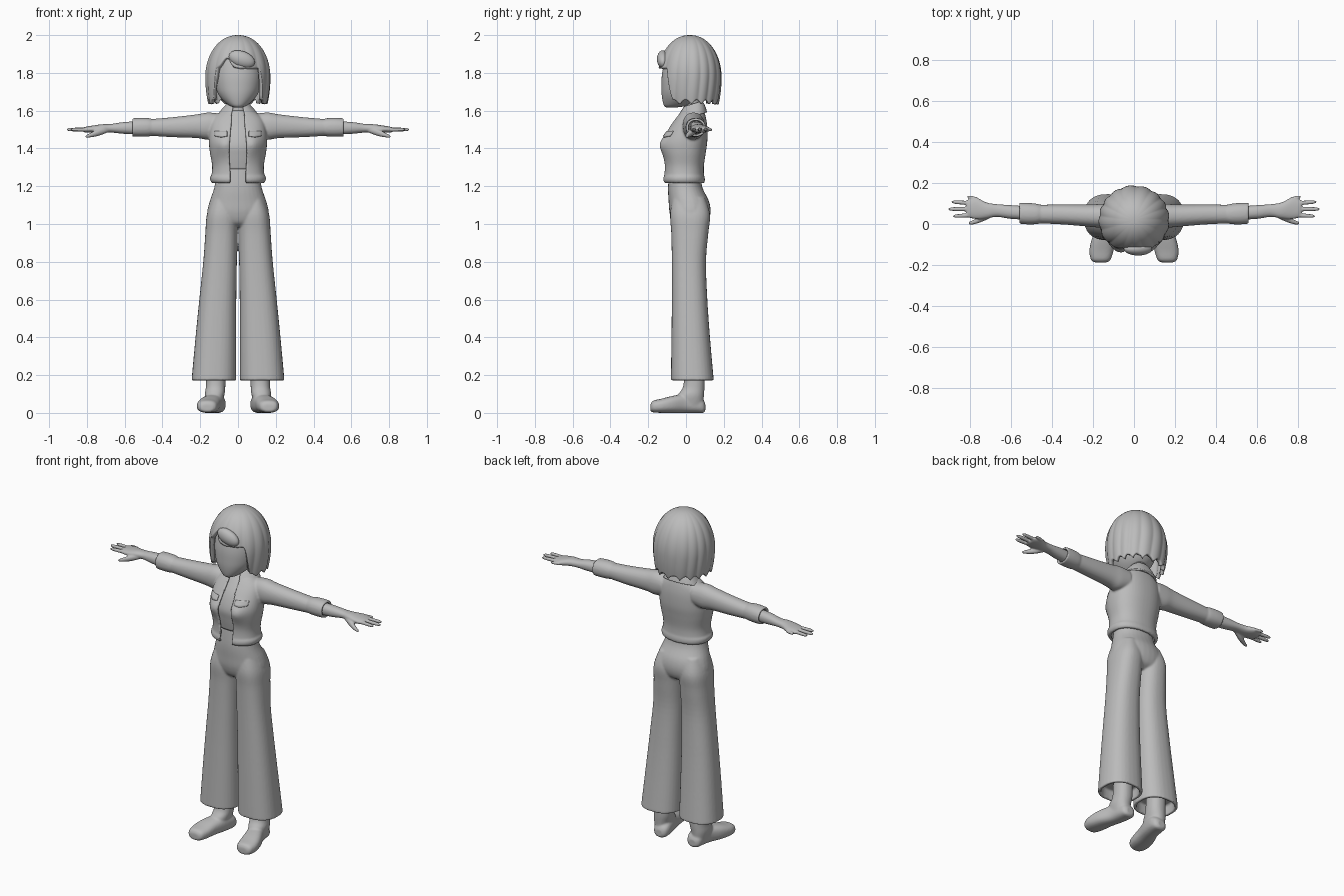
import bpy, bmesh, math
from math import sin, cos, pi
from mathutils import Matrix, Vector

if "Cube" in bpy.data.objects:
    bpy.data.objects.remove(bpy.data.objects["Cube"])

grey = bpy.data.materials.new("plain grey")
grey.use_nodes = True
grey.diffuse_color = (0.5, 0.5, 0.5, 1)
grey.node_tree.nodes["Principled BSDF"].inputs["Base Color"].default_value = (0.5, 0.5, 0.5, 1)


def finish(name, bm, voxel=0, smooth=4):
    """Turn a bmesh into a smooth object, optionally fusing its pieces."""
    bmesh.ops.recalc_face_normals(bm, faces=bm.faces)
    for f in bm.faces:
        f.smooth = True
    me = bpy.data.meshes.new(name)
    bm.to_mesh(me)
    bm.free()
    me.materials.append(grey)
    ob = bpy.data.objects.new(name, me)
    bpy.context.collection.objects.link(ob)
    if voxel:
        m = ob.modifiers.new("fuse", "REMESH")
        m.mode, m.voxel_size, m.use_smooth_shade = "VOXEL", voxel, True
        m = ob.modifiers.new("soften", "SMOOTH")
        m.factor, m.iterations = 0.5, smooth
    return ob


def skin(bm, rings, cap_end=True):
    """Bridge rings of points into a tube with caps."""
    loops = [[bm.verts.new(p) for p in r] for r in rings]
    for a, b in zip(loops, loops[1:]):
        for i in range(len(a)):
            j = (i + 1) % len(a)
            bm.faces.new((a[i], a[j], b[j], b[i]))
    bm.faces.new(loops[0])
    if cap_end:
        bm.faces.new(loops[-1])


def spline(rows, steps=5):
    """Smoothly interpolate the cross-section values."""
    out = []
    for i in range(len(rows) - 1):
        p0, p1, p2, p3 = (rows[max(0, min(len(rows) - 1, i + k))] for k in (-1, 0, 1, 2))
        for s in range(steps):
            t = s / steps
            out.append([b + t * ((c - a) / 2 + t * (a - 2.5 * b + 2 * c - d / 2
                        + t * (1.5 * (b - c) + (d - a) / 2)))
                        for a, b, c, d in zip(p0, p1, p2, p3)])
    return out + [list(rows[-1])]


def power(v, p):
    return math.copysign(abs(v) ** (2 / p), v)


def loft(bm, axis, rows, tail=(), side=1, n=32, p=2.2):
    """Rows hold a position on the axis and the ranges of the other two axes."""
    rings = []
    for pos, a0, a1, b0, b1 in spline(rows) + [list(t) for t in tail]:
        ring = []
        for k in range(n):
            t = 2 * pi * k / n
            v = [(a0 + a1) / 2 + (a1 - a0) / 2 * power(cos(t), p),
                 (b0 + b1) / 2 + (b1 - b0) / 2 * power(sin(t), p)]
            v.insert(axis, pos)
            ring.append((v[0] * side, v[1], v[2]))
        rings.append(ring)
    skin(bm, rings)


def open_loft(bm, rows, thick, bust=0, tilt=0, n=48, p=2.3):
    """Thick shell around z, left open at the front by a gap."""
    rings = []
    for z, rx, y0, y1, gap in spline(rows):
        ring = []
        for inset in (0, thick):
            w, h, cy = rx - inset, (y1 - y0) / 2 - inset, (y0 + y1) / 2
            a = math.asin((gap / w) ** (p / 2))
            arc = []
            for k in range(n + 1):
                t = a + (2 * pi - 2 * a) * k / n
                x, y = w * power(sin(t), p), cy - h * power(cos(t), p)
                if y < cy:
                    y -= bust * math.exp(-((abs(x) - .08) / .05) ** 2 - ((z - 1.42) / .055) ** 2)
                arc.append((x, y, z + tilt * (y - cy)))
            ring += arc if inset == 0 else arc[::-1]
        rings.append(ring)
    skin(bm, rings)


# Trousers: hips and two flared legs fused, with hollow hems
bm = bmesh.new()
loft(bm, 2, [(1.31, -.11, .11, -.085, .075), (1.2, -.124, .124, -.095, .085),
             (1.12, -.15, .15, -.092, .122), (1.06, -.163, .163, -.087, .13),
             (1.01, -.15, .15, -.07, .115), (.985, -.1, .1, -.04, .08)])
for s in (1, -1):
    loft(bm, 2, [(1.14, .02, .135, -.07, .1), (1.05, .004, .165, -.084, .127),
                 (.95, .003, .173, -.078, .118), (.8, .006, .184, -.075, .106),
                 (.6, .009, .205, -.075, .113), (.4, .009, .225, -.077, .127),
                 (.172, .009, .246, -.08, .147)],
         [(.172, .026, .229, -.063, .13), (.23, .028, .226, -.06, .125)], s, p=2.4)
finish("trousers", bm, .0062)

# Shoes
bm = bmesh.new()
for s in (1, -1):
    loft(bm, 1, [(-.188, .135, .19, .01, .045), (-.175, .115, .21, .003, .064),
                 (-.13, .1, .218, 0, .075), (-.07, .09, .205, 0, .09),
                 (0, .073, .175, 0, .1), (.06, .065, .162, 0, .09),
                 (.09, .073, .152, 0, .07), (.102, .09, .135, .01, .05)], side=s, p=2.5)
    loft(bm, 2, [(.03, .085, .165, -.05, .09), (.09, .073, .176, -.045, .095),
                 (.14, .067, .17, -.015, .098), (.24, .068, .168, -.008, .1)], side=s)
finish("shoes", bm, .006)

# Shirt under the jacket
bm = bmesh.new()
loft(bm, 2, [(1.29, -.113, .113, -.094, .075), (1.36, -.12, .12, -.107, .08),
             (1.42, -.125, .125, -.112, .085), (1.5, -.12, .12, -.085, .085),
             (1.56, -.085, .085, -.045, .085), (1.6, -.05, .05, -.012, .08)], n=40)
finish("shirt", bm)

# Jacket with sleeves and turned cuffs
bm = bmesh.new()
open_loft(bm, [(1.218, .14, -.118, .097, .04), (1.232, .147, -.124, .1, .04),
               (1.25, .147, -.122, .098, .04), (1.262, .14, -.118, .095, .04),
               (1.31, .137, -.117, .095, .042), (1.38, .149, -.122, .105, .045),
               (1.44, .154, -.12, .113, .042), (1.51, .148, -.09, .113, .036),
               (1.56, .13, -.056, .106, .032), (1.6, .085, -.025, .095, .03)], .016, .026)
for s in (1, -1):
    loft(bm, 0, [(.1, -.015, .098, 1.46, 1.585), (.16, -.018, .098, 1.447, 1.59),
                 (.22, -.013, .095, 1.455, 1.58), (.35, -.002, .095, 1.46, 1.565),
                 (.465, .003, .094, 1.467, 1.555)], side=s)
    loft(bm, 0, [(.45, .008, .09, 1.47, 1.552), (.47, 0, .098, 1.464, 1.56),
                 (.515, -.002, .103, 1.462, 1.562), (.56, .001, .104, 1.463, 1.559)],
         [(.56, .013, .092, 1.475, 1.547), (.53, .013, .092, 1.475, 1.547)], s)
jacket = finish("jacket", bm, .006, 3)

# Folded collar
bm = bmesh.new()
open_loft(bm, [(1.565, .115, -.066, .112, .048), (1.595, .094, -.045, .104, .036),
               (1.622, .07, -.025, .094, .028), (1.636, .058, -.014, .086, .026)], .012, 0, .3)
finish("collar", bm)

# Pocket flaps wrapped onto the jacket
bm = bmesh.new()
for s in (1, -1):
    g = bmesh.ops.create_grid(bm, x_segments=10, y_segments=4, size=1)["verts"]
    for v in g:
        x, z = v.co.x, v.co.y
        v.co = (s * (.09 + .033 * x), -.3, 1.478 + .013 * z - (.006 * (1 - abs(x)) if z < -.9 else 0))
flaps = finish("pocket_flaps", bm)
m = flaps.modifiers.new("wrap", "SHRINKWRAP")
m.target, m.wrap_method, m.offset = jacket, "PROJECT", .002
m.use_project_y = m.use_positive_direction = True
m.use_negative_direction = False
m = flaps.modifiers.new("thickness", "SOLIDIFY")
m.thickness, m.offset = .006, 0

# Forearms with hands
bm = bmesh.new()
fingers = [(.815, .122, .133, .009), (.892, .1, .108, .0105), (.908, .073, .073, .011), (.885, .045, .038, .0105)]
for s in (1, -1):
    loft(bm, 0, [(.5, .02, .085, 1.473, 1.545), (.6, .025, .092, 1.477, 1.54),
                 (.67, .035, .097, 1.484, 1.53), (.72, .027, .105, 1.483, 1.528),
                 (.77, .024, .128, 1.483, 1.521), (.81, .033, .12, 1.485, 1.514),
                 (.82, .045, .11, 1.492, 1.508)], side=s)
    for tip, ya, yb, r in fingers:
        rows = []
        for t, w in ((0, 1), (.4, 1), (.85, .85), (1, .35)):
            x, y, q = .765 + (tip - .765) * t, ya + (yb - ya) * t, r * w
            rows.append((x, y - q, y + q, 1.5 - q, 1.5 + q))
        loft(bm, 0, rows, side=s, n=12)
    loft(bm, 0, [(.69, .035, .065, 1.485, 1.515), (.74, .012, .045, 1.466, 1.502),
                 (.785, -.002, .02, 1.458, 1.48), (.808, -.002, .01, 1.457, 1.468)], side=s, n=16)
finish("forearms_and_hands", bm, .0045, 3)

# Neck and head
bm = bmesh.new()
loft(bm, 2, [(1.5, -.05, .05, -.01, .08), (1.6, -.043, .043, -.008, .075),
             (1.7, -.043, .043, -.01, .075)])
finish("neck", bm)
bm = bmesh.new()
loft(bm, 2, [(1.617, -.02, .02, -.105, -.05), (1.63, -.052, .052, -.118, .02),
             (1.67, -.093, .093, -.127, .08), (1.72, -.117, .117, -.13, .11),
             (1.8, -.126, .126, -.126, .13), (1.9, -.108, .108, -.1, .13),
             (1.95, -.06, .06, -.04, .09)], n=48, p=2.1)
finish("head", bm)


# Bob haircut: ridged shell with an opening for the face and a ragged hem
def hair_bottom(t):
    fringe = 1.825 + .055 * math.exp(-((t + .4) / .2) ** 2)
    w = max(0, min(1, (abs(t) - .72) / .25))
    w = w * w * (3 - 2 * w)
    hem = 1.632 + .025 * abs(sin(8 * t + .5 * sin(3 * t)))
    return fringe * (1 - w) + hem * w


bm = bmesh.new()
rings, rows, cols = [], 30, 180
for i in range(rows):
    ring = []
    for k in range(cols):
        t = -pi + 2 * pi * k / cols
        b = hair_bottom(t)
        end = math.acos((b - 1.78) / .22) / (pi / 2) if b > 1.78 else 1 + (1.78 - b) / .15
        s = .04 + (end - .04) * i / (rows - 1)
        if s < 1:
            r, z = sin(s * pi / 2) ** .94, 1.78 + .22 * cos(s * pi / 2)
        else:
            r, z = 1 - .1 * (s - 1) ** 2, 1.78 - .15 * (s - 1)
        r *= 1 + .018 * min(s, 1) * (abs(sin(8 * t + .5 * sin(3 * t) + .6 * s)) * 2 - 1.2)
        ring.append((.171 * r * sin(t), .02 - .167 * r * cos(t), z))
    rings.append(ring)
skin(bm, rings, cap_end=False)
m = finish("hair", bm).modifiers.new("thickness", "SOLIDIFY")
m.thickness, m.offset = .022, -1

# Swept lock of the fringe
bm = bmesh.new()
place = Matrix.Translation((.02, -.122, 1.872)) @ Matrix.Rotation(.35, 4, "Y") @ Matrix.Diagonal((.072, .032, .043, 1))
bmesh.ops.create_uvsphere(bm, u_segments=32, v_segments=16, radius=1, matrix=place)
finish("fringe_lock", bm)
